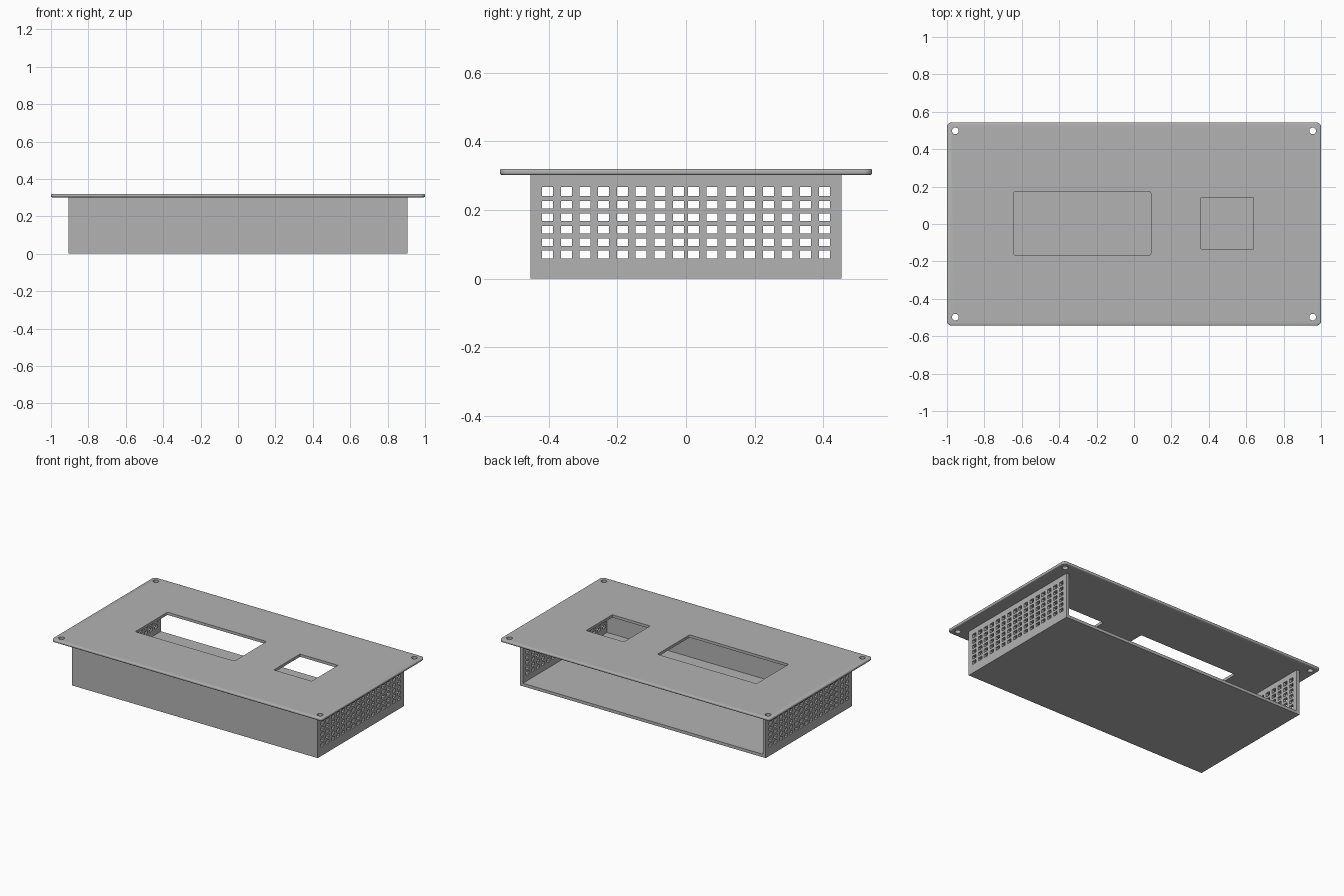
import bpy, bmesh
from math import radians

cube = bpy.data.objects.get("Cube")
if cube:
    bpy.data.objects.remove(cube)

HX, HY = 0.907, 0.454        # half size of the tray
WALL = 0.02
Z0, Z1 = 0.302, 0.32         # underside and top of the cover plate

grey = bpy.data.materials.new("plain grey")
grey.use_nodes = True
grey.diffuse_color = (0.45, 0.45, 0.45, 1)
grey.node_tree.nodes["Principled BSDF"].inputs["Base Color"].default_value = grey.diffuse_color


def add_object(name, bm):
    bmesh.ops.recalc_face_normals(bm, faces=bm.faces)
    mesh = bpy.data.meshes.new(name)
    bm.to_mesh(mesh)
    bm.free()
    mesh.materials.append(grey)
    obj = bpy.data.objects.new(name, mesh)
    bpy.context.collection.objects.link(obj)
    return obj


def add_block(bm, x, y, z, corner=0.0, segments=4):
    """Box between the given ranges, optionally with rounded vertical corners."""
    verts = bmesh.ops.create_cube(bm, size=1)["verts"]
    for v in verts:
        v.co = [r[0] if c < 0 else r[1] for c, r in zip(v.co, (x, y, z))]
    if corner:
        edges = {e for v in verts for e in v.link_edges
                 if abs(e.verts[0].co.z - e.verts[1].co.z) > 1e-4}
        bmesh.ops.bevel(bm, geom=list(edges), offset=corner, segments=segments,
                        profile=0.5, affect='EDGES')


def block(name, x, y, z):
    bm = bmesh.new()
    add_block(bm, x, y, z)
    return add_object(name, bm)


# Tray floor and front wall; the back stays open
block("tray_floor", (-HX, HX), (-HY, HY), (0, WALL))
block("front_wall", (-HX + WALL, HX - WALL), (-HY, -HY + WALL), (WALL, Z0))

# Side walls: a grid of cells, leaving out the vent cells
centres = [s * (0.022 + 0.0545 * k) for s in (-1, 1) for k in range(8)]
ys = [-HY] + sorted(c + d for c in centres for d in (-0.016, 0.016)) + [HY]
zs = [WALL]
for row in range(6):
    c = 0.07 + 0.0363 * row
    zs += [c - 0.011, c + (0.015 if row == 5 else 0.011)]
zs.append(Z0)


def vent_wall(name, x_outer, x_inner):
    bm = bmesh.new()
    grid = [[bm.verts.new((x_outer, y, z)) for z in zs] for y in ys]
    for i in range(len(ys) - 1):
        for j in range(len(zs) - 1):
            if not (i % 2 and j % 2):
                bm.faces.new((grid[i][j], grid[i + 1][j],
                              grid[i + 1][j + 1], grid[i][j + 1]))
    extruded = bmesh.ops.extrude_face_region(bm, geom=bm.faces[:], use_keep_orig=True)
    for v in extruded["geom"]:
        if isinstance(v, bmesh.types.BMVert):
            v.co.x = x_inner
    return add_object(name, bm)


for side, s in (("left", 1), ("right", -1)):
    vent_wall(side + "_vent_wall", s * HX, s * (HX - WALL))

# Cover plate with rounded corners and softened rim
bm = bmesh.new()
add_block(bm, (-1, 1), (-0.543, 0.543), (Z0, Z1), corner=0.025, segments=6)
rim = [e for e in bm.edges if abs(e.verts[0].co.z - e.verts[1].co.z) < 1e-4]
bmesh.ops.bevel(bm, geom=rim, offset=0.006, segments=3, profile=0.5, affect='EDGES')
plate = add_object("cover_plate", bm)

# Cutters: display window, square window and corner screw holes
bm = bmesh.new()
span = (Z0 - 0.05, Z1 + 0.05)
add_block(bm, (-0.643, 0.09), (-0.166, 0.174), span, corner=0.01)
add_block(bm, (0.358, 0.638), (-0.133, 0.143), span)
for sx in (-1, 1):
    for sy in (-1, 1):
        hole = bmesh.ops.create_cone(bm, cap_ends=True, segments=24,
                                     radius1=0.018, radius2=0.018, depth=0.2)
        bmesh.ops.translate(bm, verts=hole["verts"], vec=(sx * 0.955, sy * 0.498, Z1))
cutter = add_object("plate_cutter", bm)
cutter.hide_render = True

cut = plate.modifiers.new("openings", 'BOOLEAN')
cut.operation = 'DIFFERENCE'
cut.solver = 'EXACT'
cut.object = cutter
bpy.ops.object.select_all(action='DESELECT')
plate.select_set(True)
bpy.context.view_layer.objects.active = plate
bpy.ops.object.modifier_apply(modifier=cut.name)
bpy.data.objects.remove(cutter)
bpy.ops.object.shade_smooth_by_angle(angle=radians(35))
